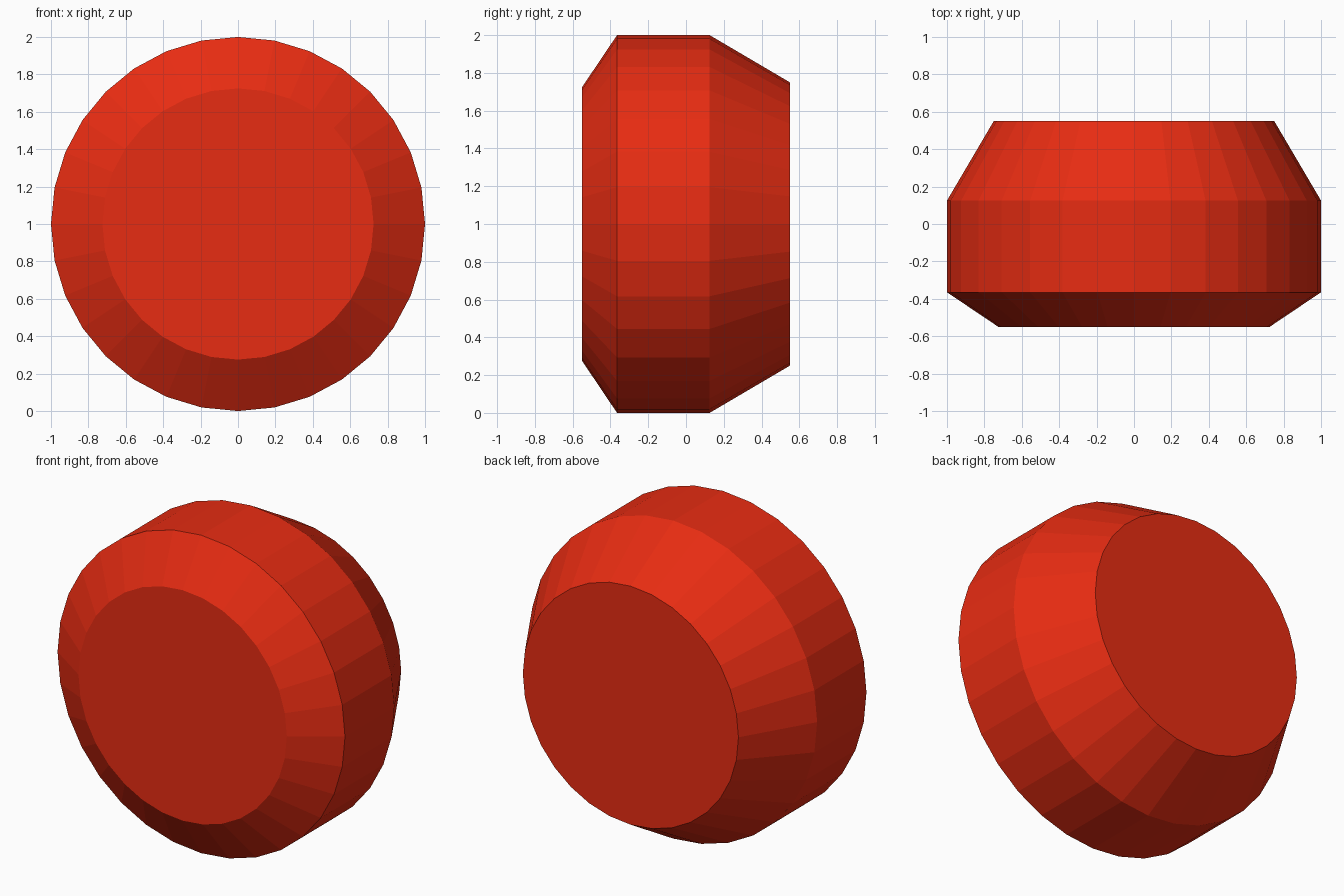
import bpy, bmesh
from math import sin, cos, pi

if "Cube" in bpy.data.objects:
    bpy.data.objects.remove(bpy.data.objects["Cube"])

SIDES = 32
# Profile from front to back: (y, radius)
PROFILE = [(-0.55, 0.725), (-0.365, 1.0), (0.125, 1.0), (0.55, 0.75)]

# Round button body: rings around the y axis, joined and capped
bm = bmesh.new()
rings = [[bm.verts.new((r * cos(2 * pi * i / SIDES), y, 1 + r * sin(2 * pi * i / SIDES)))
          for i in range(SIDES)] for y, r in PROFILE]
for a, b in zip(rings, rings[1:]):
    for i in range(SIDES):
        j = (i + 1) % SIDES
        bm.faces.new((a[i], a[j], b[j], b[i]))
bm.faces.new(rings[0])
bm.faces.new(rings[-1])
bmesh.ops.recalc_face_normals(bm, faces=bm.faces[:])

mesh = bpy.data.meshes.new("bevelled_disc")
bm.to_mesh(mesh)
bm.free()
disc = bpy.data.objects.new("bevelled_disc", mesh)
bpy.context.collection.objects.link(disc)

# Red finish
red = bpy.data.materials.new("red")
red.diffuse_color = (0.8, 0.025, 0.006, 1)
red.use_nodes = True
red.node_tree.nodes["Principled BSDF"].inputs["Base Color"].default_value = red.diffuse_color
mesh.materials.append(red)
